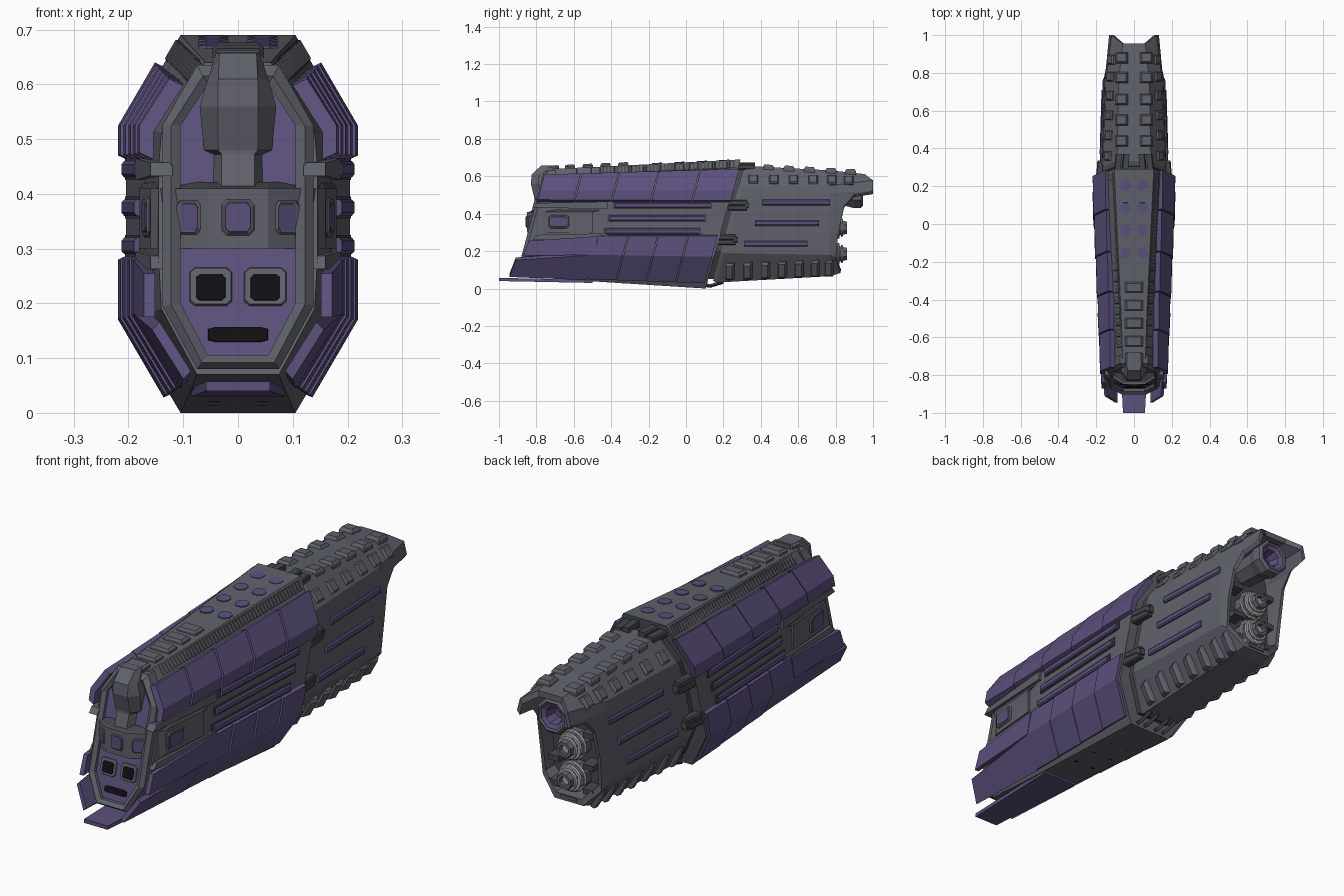
import bpy, bmesh, math
from mathutils import Vector as V

if "Cube" in bpy.data.objects:
    bpy.data.objects.remove(bpy.data.objects["Cube"])


def material(name, c):
    m = bpy.data.materials.new(name)
    m.diffuse_color = (*c, 1)
    m.use_nodes = True
    m.node_tree.nodes["Principled BSDF"].inputs["Base Color"].default_value = m.diffuse_color
    return m


GREY = material("hull grey", (0.116, 0.121, 0.146))
DARK = material("dark grey", (0.060, 0.062, 0.070))
PURPLE = material("armour purple", (0.106, 0.080, 0.202))
BLACK = material("vent black", (0.005, 0.005, 0.006))
LIGHT = material("coil light grey", (0.38, 0.38, 0.38))
K = 0.27                                   # rake of the section ends


def rake(y0, z):
    return y0 + K * (z - 0.35)


def build(name, solids, mat, mirror=False, cyclic=False):
    """Each solid is a list of rings joined in order and capped (or closed in a loop)."""
    bm = bmesh.new()
    for s in ((1, -1) if mirror else (1,)):
        for rings in solids:
            vs = [[bm.verts.new((p[0] * s, p[1], p[2])) for p in r] for r in rings]
            n = len(vs[0])
            for a, b in zip(vs, vs[1:] + (vs[:1] if cyclic else [])):
                for i in range(n):
                    j = (i + 1) % n
                    bm.faces.new((a[i], a[j], b[j], b[i]))
            if not cyclic:
                bm.faces.new(vs[0][::-1])
                bm.faces.new(vs[-1])
    bmesh.ops.recalc_face_normals(bm, faces=bm.faces[:])
    me = bpy.data.meshes.new(name)
    bm.to_mesh(me)
    bm.free()
    me.materials.append(mat)
    ob = bpy.data.objects.new(name, me)
    bpy.context.collection.objects.link(ob)
    return ob


def full(half):
    return half + [(-p[0], *p[1:]) for p in reversed(half)]


def raked(half, y0):
    return full([(x, rake(y0, z), z) for x, z in half])


def mix(a, b, t):
    return [tuple(p + (q - p) * t for p, q in zip(u, w)) for u, w in zip(a, b)]


def pad(c, u, v, su, sv, h, k=0.75, cut=0.0, sink=0.012):
    """Raised block; outward direction is u x v; cut chamfers the corners."""
    c, u, v = V(c), V(u).normalized(), V(v).normalized()
    n = u.cross(v)
    q = [(1, 1 - cut), (1 - cut, 1), (cut - 1, 1), (-1, 1 - cut), (-1, cut - 1),
         (cut - 1, -1), (1 - cut, -1), (1, cut - 1)] if cut else [(1, 1), (-1, 1), (-1, -1), (1, -1)]
    return [[c + n * d + u * a * su * s / 2 + v * b * sv * s / 2 for a, b in q]
            for d, s in ((-sink, 1), (h * 0.3, 1), (h, k))]


def tube(steps, z, sides, x=0):
    return [[(x + r * math.cos((i + .5) * math.tau / sides), y, z + r * math.sin((i + .5) * math.tau / sides))
             for i in range(sides)] for y, r in steps]


X, Y, Z = (1, 0, 0), (0, 1, 0), (0, 0, 1)

# ---- front hull core
CF = [(0.06, 0.64), (0.14, 0.51), (0.145, 0.45), (0.145, 0.28), (0.14, 0.19), (0.075, 0.07)]
CM = [(0.07, 0.652), (0.165, 0.52), (0.17, 0.46), (0.17, 0.28), (0.165, 0.18), (0.085, 0.045)]
CR = [(0.105, 0.69), (0.198, 0.53), (0.205, 0.47), (0.205, 0.28), (0.205, 0.17), (0.105, 0.0)]
build("front_hull", [[raked(CF, -0.79), raked(CM, -0.52), raked(CR, 0.2)]], GREY)

# ---- overlapping armour plates on the upper and lower flanks
def plates(name, f, r, y_a, y_b, breaks):
    out = []
    for a, b in zip(breaks, breaks[1:]):
        rings = []
        for y, bump in ((a + 0.003, 0.004), (b - 0.003, 0.0)):
            p = [(x + bump, z) for x, z in mix(f, r, (y - y_a) / (y_b - y_a))]
            p += [(x - 0.026, z - (0.012 if z > 0.35 else -0.012)) for x, z in reversed(p)]
            rings.append([(x, rake(y, z), z) for x, z in p])
        out.append(rings)
    build(name, out, PURPLE, True)


plates("upper_armour", [(0.122, 0.61), (0.176, 0.525), (0.176, 0.475)],
       [(0.152, 0.64), (0.219, 0.525), (0.219, 0.47)], -0.83, 0.21, [-0.83, -0.63, -0.43, -0.22, 0.0, 0.21])
plates("lower_armour", [(0.186, 0.28), (0.186, 0.18), (0.105, 0.05)],
       [(0.219, 0.28), (0.219, 0.17), (0.136, 0.028)], -0.45, 0.19, [-0.45, -0.29, -0.13, 0.03, 0.19])

# ---- forward prongs: side, diagonal, chin
def slab(a, b, c, d, off):
    o = V(off)
    return [[V(p), V(q), V(q) + o, V(p) + o] for p, q in ((a, b), (c, d))]


build("side_prongs", [
    slab((.192, -.47, .28), (.192, -.49, .18), (.172, -.84, .255), (.172, -.87, .175), (-.02, 0, 0)),
    slab((.19, -.49, .18), (.105, -.53, .045), (.157, -.91, .152), (.1, -.945, .062), (-.014, 0, .014))], PURPLE, True)
build("chin_prong", [slab((-.085, -.5, .03), (.085, -.5, .03), (-.058, -1, .04), (.058, -1, .04), (0, 0, .017))], PURPLE)

# ---- face frame, recessed face plates, eye vents and mouth vent
FO = [(0.075, 0.635), (0.138, 0.525), (0.138, 0.195), (0.075, 0.08)]
FM = [(0.064, 0.615), (0.122, 0.525), (0.122, 0.198), (0.066, 0.092)]
FI = [(0.055, 0.6), (0.105, 0.525), (0.105, 0.2), (0.055, 0.105)]
build("face_frame", [[raked(FO, -0.77), raked(FO, -0.815), raked(FM, -0.832), raked(FI, -0.82), raked(FI, -0.77)]],
      GREY, cyclic=True)
build("face_plate", [[raked(FI, -0.78), raked(FI, -0.805)]], PURPLE)
FV = (0, K, 1)


def face_pt(x, z, d=0):
    return (x, rake(-0.805, z) - d, z)


build("eye_surround", [pad(face_pt(.05, .23), X, FV, .078, .072, .006, .95, .25)], GREY, True)
build("eye_vent", [pad(face_pt(.05, .229, .005), X, FV, .054, .05, .003, .98, .25, .002)], BLACK, True)
build("mouth_vent", [pad(face_pt(0, .143), X, FV, .11, .028, .003, .98, .25, .002)], BLACK)

# ---- window nose across the face
plan = [(0.055, -0.85), (0.125, -0.805), (0.160, -0.74), (0.180, -0.5)]
build("window_nose", [[full([(x, y, z) for x, y in plan]) for z in (0.3, 0.41)]], GREY)
build("nose_brow", [[full([(x * s, y + d, z) for x, y in plan]) for z, s, d in ((.41, 1, .01), (.422, .95, .05))]], DARK)
corner, side = (0.07, 0.045, 0), (0.02, 0.24, 0)
build("front_window_rim", [pad((0, -.85, .357), X, Z, .06, .066, .005, .9, .3)], GREY)
build("front_window", [pad((0, -.854, .357), X, Z, .048, .055, .003, .95, .3, .003)], PURPLE)
build("side_window_rims", [pad((.09, -.8275, .357), corner, Z, .052, .062, .005, .9, .3),
                           pad((.165, -.68, .357), side, Z, .11, .074, .006, .9, .3)], GREY, True)
build("side_windows", [pad((.088, -.832, .357), corner, Z, .040, .052, .003, .95, .3, .003),
                       pad((.170, -.68, .357), side, Z, .085, .055, .003, .95, .3, .003)], PURPLE, True)
build("cheek_bars", [slab((.187, -.42, z + .02), (.187, -.42, z - .02), (.16, -.80, z + .012), (.16, -.82, z - .012),
                          (-.04, 0, 0)) for z in (0.445, 0.275)], GREY, True)

# ---- bridge head above the face
head = [(.40, .045, .03, -.83), (.472, .045, .03, -.81), (.48, .062, .036, -.81), (.56, .07, .037, -.83),
        (.61, .055, .036, -.825), (.657, .04, .034, -.775)]
build("bridge_head", [[full([(c, y, z), (w, y + .04, z), (w * .85, -.68, z)]) for z, w, c, y in head]], GREY)

# ---- top spine: blocks, purple lights, side combs; vents below
def top_z(y):
    return 0.645 + 0.045 * (y + 0.72) / 1.02


SL = (0, 1, 0.05)
build("spine_blocks", [pad((0, y, top_z(y)), X, SL, .095, .055, .013, .8) for y in (-.71, -.62, -.525, -.43, -.335)], GREY)
build("top_lights", [pad((.045, y, top_z(y)), X, SL, .055, .055, .002, 1, .55) for y in (.205, .085, -.035, -.155)],
      PURPLE, True)
build("belly_vents", [pad((.045, y, .004 - .062 * (y - .1)), Y, X, .024, .024, .003, .98, .55)
                      for y in (.03, -.09, -.21, -.33)], BLACK, True)
combs, strip = [], []
for i in range(48):
    t = (i + .5) / 48
    (x1, z1), (x2, z2) = mix(CM, CR, -.3 + 1.3 * t)[:2]
    px, pz = x1 + (x2 - x1) * .17, z1 + (z2 - z1) * .17
    combs.append(pad((px, rake(-.73 + .92 * t, pz), pz), Y, (x1 - x2, 0, z1 - z2), .011, .042, .004, .9))
    if i in (0, 47):
        strip += pad((px, rake(-.73 + .92 * t, pz), pz), Y, (x1 - x2, 0, z1 - z2), .011, .046, .0015, 1)[1:2]
build("comb_ribs", combs, GREY, True)
build("comb_backing", [[[p + V((d, 0, d * .6)) for p in r] for r in strip for d in (0,)]], DARK, True)

# ---- purple side rods and hull clamps
def rod(y1, y2, z, x1, x2):
    return [[(x + dx, y, z + dz) for dx, dz in ((-.025, .015), (.004, .015), (.009, .009), (.009, -.009), (.004, -.015), (-.025, -.015))]
            for y, x in ((y1, x1), (y2, x2))]


front = ((-.38, .13, .445), (-.41, .1, .375), (-.43, .07, .305))
build("front_rods", [rod(a, b, z, .181, .204) for a, b, z in front], PURPLE, True)
build("rear_rods", [rod(.41, .77, .46, .17, .156), rod(.37, .71, .35, .173, .163), rod(.31, .65, .24, .172, .162)], PURPLE, True)
build("rod_frames", [slab((.179, a - .01, z + .02), (.179, a - .01, z - .02), (.206, b + .01, z + .02),
                          (.206, b + .01, z - .02), (-.02, 0, 0)) for a, b, z in front], DARK, True)
build("clamps", [rod(y, y + .1, z + d, .195, .185) for y, z in ((.225, .445), (.165, .26)) for d in (-.013, .013)] +
      [rod(y + .09, y + .11, z, .187, .185) for y, z in ((.225, .445), (.165, .26))], DARK, True)

# ---- rear hull: octagonal shell with a wavy open tail
R0 = [(.09, .655), (.163, .545), (.169, .5), (.171, .47), (.172, .42), (.172, .3), (.17, .19), (.085, .032)]
R1 = [(.08, .632), (.148, .55), (.154, .51), (.156, .48), (.157, .42), (.16, .3), (.158, .18), (.078, .066)]
RE = [(.06, .955, .612), (.118, 1.0, .578), (.132, 1.0, .522), (.138, .90, .505), (.144, .845, .44),
      (.150, .815, .3), (.145, .80, .16), (.07, .825, .083)]


def shrink(pts, s, y=None):
    return full([(p[0] * s, p[1] if y is None else y, .35 + (p[2] - .35) * s) for p in pts])


RM = [(x, .77, z) for x, z in R1]
build("collar", [[raked([(x * .94, .35 + (z - .35) * .94) for x, z in R0], y) for y in (.15, .28)]], DARK)
build("rear_hull", [[raked([(x * .97, .35 + (z - .35) * .97) for x, z in R0], .228), raked(R0, .25), full(RM),
                     full(RE), shrink(RE, .9), shrink(RE, .86, .74)]], GREY)
build("tail_bulkhead", [[shrink(RE, .87, .72), shrink(RE, .85, .75)]], DARK)
build("tail_lip", [slab((-.06, .74, .07), (.06, .74, .07), (-.04, .83, .095), (.04, .83, .095), (0, 0, .012))], GREY)


# ---- studs on the rear hull
def rear_pt(i, f, y):
    p = mix(R0, R1, (y - .25) / .52)
    return (p[i][0] + (p[i + 1][0] - p[i][0]) * f, y, p[i][1] + (p[i + 1][1] - p[i][1]) * f)


ys = (.44, .55, .66, .775, .88)
build("top_studs", [pad((.066, y, .655 - .052 * (y - .25)), X, (0, 1, -.05), .066, .058, .017) for y in ys], GREY, True)
build("shoulder_studs", [pad(rear_pt(0, .65, y), Y, (-.072, 0, .1), .05, .055, .013)
                         for y in (.36, .47, .575, .68, .78, .87)], GREY, True)
build("belly_ribs", [pad(rear_pt(6, .62, y), (.35, 1, 0), (.085, 0, .158), .045, .1, .015)
                     for y in (.235, .33, .425, .515, .605, .69, .765)], GREY, True)

# ---- hoses bridging the gap between the hulls
build("hoses", [rod(.25, .37, z, x, x - .012) for x, z in ((.1, .65), (.06, .66))] +
      [[[(x + a, y, z + b) for a, b in ((-.01, 0), (0, .01), (.01, 0), (0, -.01))]
        for y, z in ((.06, .025), (.13, .014), (.2, .035))] for x in (.03, .07)], DARK, True)

# ---- engines: large octagonal nozzle over two coil engines
build("upper_nozzle", [tube([(.72, .06), (.86, .07), (.90, .082), (.935, .08), (.945, .068), (.94, .06), (.86, .05)], .505, 8)], GREY)
build("nozzle_core", [tube([(.84, .054), (.9, .058), (.938, .059), (.93, .04), (.88, .03)], .505, 8)], PURPLE)
build("coil_engines", [tube([(.72, .062), (.8, .062), (.82, .045), (.86, .035), (.86, .022), (.82, .02)], z, 8)
                       for z in (.325, .185)], GREY)
build("engine_coils", [tube([(y, r), (y + .006, r + .004), (y + .012, r)], z, 16)
                       for z in (.325, .185) for y, r in ((.79, .064), (.81, .056), (.828, .046))], LIGHT)
build("engine_struts", [slab((.055, .72, z + .02), (.055, .72, z - .02), (.06, .81, z + .012), (.06, .81, z - .012),
                             (.05, 0, 0)) for z in (.39, .25, .14)], DARK, True)
